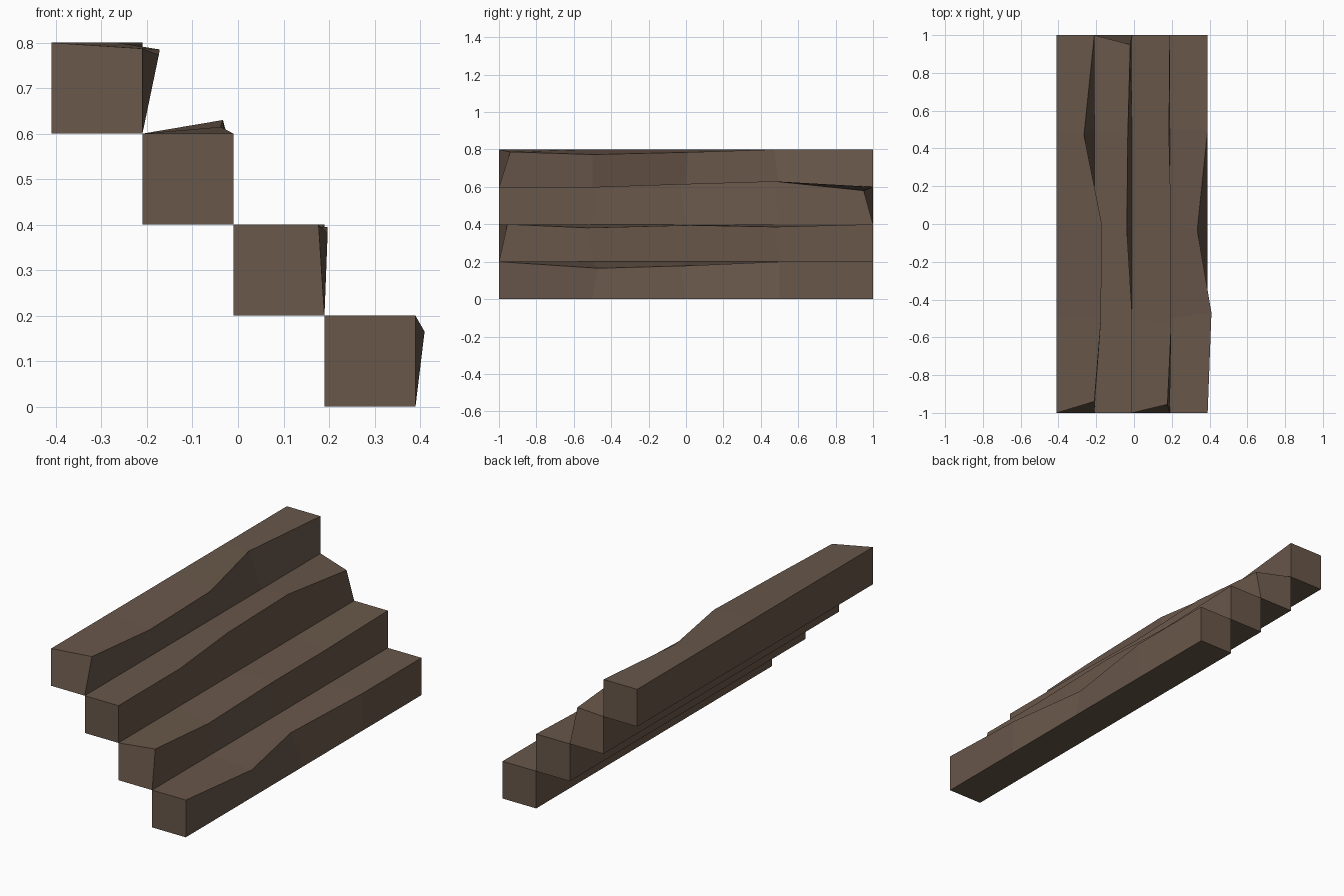
import bpy, bmesh

if "Cube" in bpy.data.objects:
    bpy.data.objects.remove(bpy.data.objects["Cube"])

wood = bpy.data.materials.new("dark_worn_wood")
wood.diffuse_color = (0.140, 0.095, 0.068, 1)
wood.use_nodes = True
wood.node_tree.nodes["Principled BSDF"].inputs["Base Color"].default_value = wood.diffuse_color

SIZE = 0.2
STATIONS = (-1, -0.5, 0, 0.5, 1)

# Worn top-front edge of each step, bottom to top: (x, y, z) per station
WORN_EDGES = [
    [(0.39, -1, 0.20), (0.41, -0.47, 0.165), (0.335, -0.03, 0.177), (0.39, 0.5, 0.2), (0.39, 1, 0.2)],
    [(0.177, -0.955, 0.40), (0.197, -0.53, 0.381), (0.197, 0.02, 0.395), (0.185, 0.47, 0.386), (0.19, 1, 0.4)],
    [(-0.01, -1, 0.60), (-0.01, -0.48, 0.60), (-0.038, -0.03, 0.615), (-0.033, 0.47, 0.63), (-0.02, 0.95, 0.58)],
    [(-0.21, -0.94, 0.787), (-0.174, -0.5, 0.773), (-0.172, 0.01, 0.785), (-0.265, 0.47, 0.80), (-0.21, 1, 0.8)],
]


def make_step(name, x0, z0, worn):
    """Square beam lofted along y, with one worn corner edge."""
    bm = bmesh.new()
    rings = []
    for y, edge in zip(STATIONS, worn):
        ring = [(x0, y, z0), (x0 + SIZE, y, z0), edge, (x0, y, z0 + SIZE)]
        rings.append([bm.verts.new(p) for p in ring])
    for a, b in zip(rings, rings[1:]):
        for i in range(4):
            j = (i + 1) % 4
            bm.faces.new((a[i], a[j], b[j], b[i]))
    bm.faces.new(rings[0])
    bm.faces.new(rings[-1])
    bmesh.ops.recalc_face_normals(bm, faces=bm.faces)
    mesh = bpy.data.meshes.new(name)
    bm.to_mesh(mesh)
    bm.free()
    mesh.materials.append(wood)
    bpy.context.collection.objects.link(bpy.data.objects.new(name, mesh))


# Four steps climbing toward -x
for i, worn in enumerate(WORN_EDGES):
    make_step(f"step_{i + 1}", 0.19 - SIZE * i, SIZE * i, worn)
